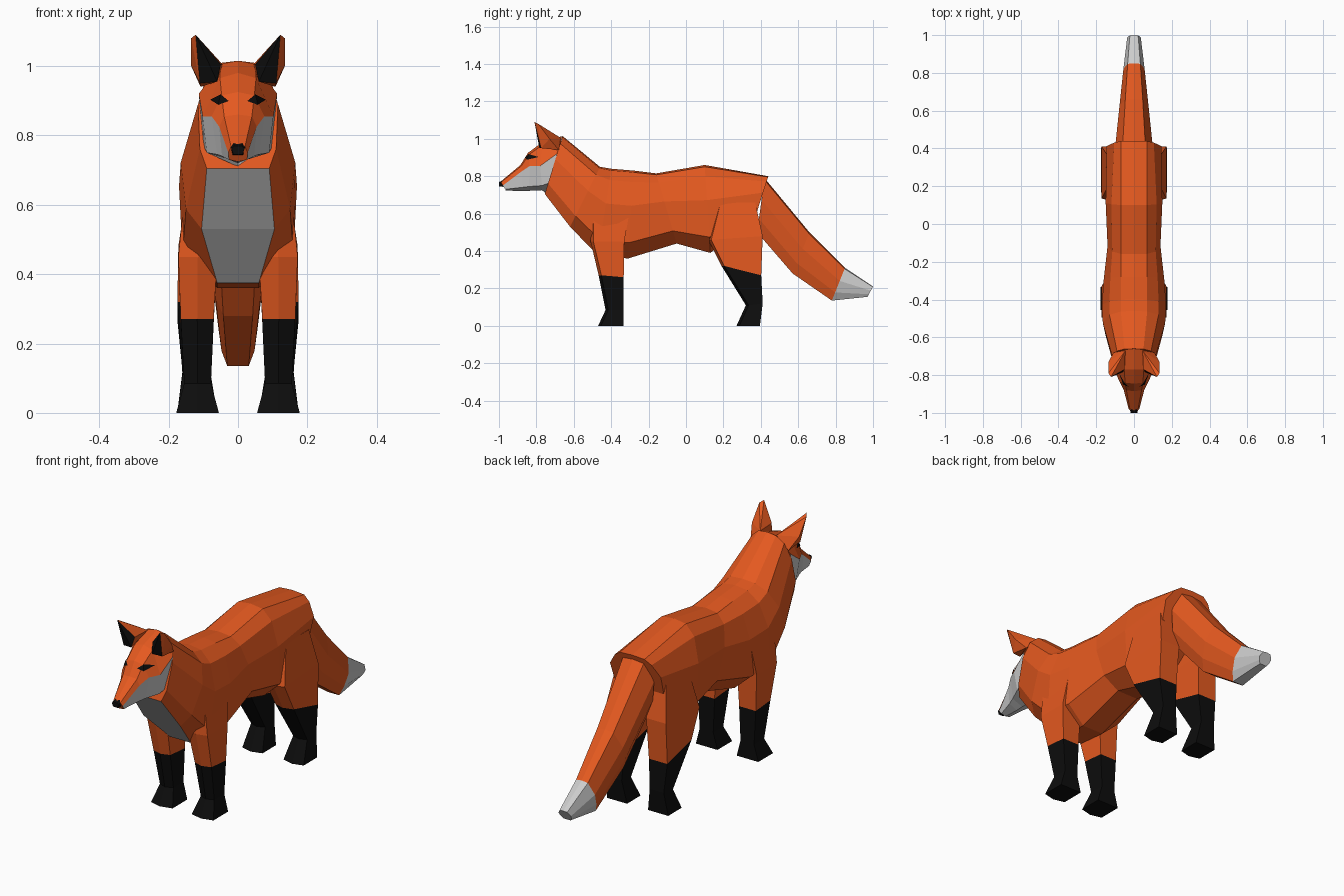
import bpy, bmesh
from mathutils import Vector
from mathutils.bvhtree import BVHTree

if "Cube" in bpy.data.objects:
    bpy.data.objects.remove(bpy.data.objects["Cube"])


def material(name, rgb):
    m = bpy.data.materials.new(name)
    m.diffuse_color = (*rgb, 1)
    m.use_nodes = True
    m.node_tree.nodes["Principled BSDF"].inputs["Base Color"].default_value = m.diffuse_color
    return m


ORANGE, GREY, BLACK = 0, 1, 2
MATS = [material("orange_fur", (0.78, 0.10, 0.014)),
        material("pale_fur", (0.56, 0.56, 0.56)),
        material("black_fur", (0.004, 0.004, 0.004))]


def finish(name, bm, mirror=False):
    bmesh.ops.recalc_face_normals(bm, faces=bm.faces[:])
    me = bpy.data.meshes.new(name)
    for m in MATS:
        me.materials.append(m)
    bm.to_mesh(me)
    ob = bpy.data.objects.new(name, me)
    bpy.context.collection.objects.link(ob)
    if mirror:
        ob.modifiers.new("mirror", 'MIRROR').use_mirror_merge = False
    return bm


def loft(name, rings, colour, mirror=False):
    """Skin closed rings; colour(i, k) picks the material of each face."""
    bm = bmesh.new()
    loops = [[bm.verts.new(p) for p in r] for r in rings]
    n = len(loops[0])
    for i in range(len(loops) - 1):
        for k in range(n):
            j = (k + 1) % n
            f = bm.faces.new((loops[i][k], loops[i][j], loops[i + 1][j], loops[i + 1][k]))
            f.material_index = colour(i, k)
    bm.faces.new(loops[0]).material_index = colour(0, 0)
    bm.faces.new(loops[-1]).material_index = colour(len(loops) - 2, 0)
    return finish(name, bm, mirror)


def whole(half):
    """Complete a half section (top centre to bottom centre) across x = 0."""
    return half + [(-x, y, z) for x, y, z in half[-2:0:-1]]


def fold(k, m):
    """Segment number on the half section."""
    return k if k < m - 1 else 2 * (m - 1) - 1 - k


def section(top, bottom, profile):
    """Half section between a top and bottom (y, z), from (x, t) pairs."""
    return whole([(x, top[0] + (bottom[0] - top[0]) * t, top[1] + (bottom[1] - top[1]) * t)
                  for x, t in profile])


# Body and neck: top point, bottom point, widths (back, shoulder, side, low side, belly)
body = [((-.66, 1.015), (-.755, .705), (.05, .09, .115, .11, .09)),
        ((-.46, .85), (-.62, .53), (.07, .13, .165, .15, .105)),
        ((-.40, .84), (-.47, .375), (.07, .13, .17, .16, .06)),
        ((-.28, .83), (-.31, .36), (.07, .125, .16, .155, .06)),
        ((-.16, .815), (-.05, .44), (.07, .115, .14, .13, .06)),
        ((.10, .86), (.13, .39), (.07, .12, .15, .15, .06)),
        ((.44, .80), (.37, .58), (.07, .105, .145, .14, .06))]
loft("body",
     [section(a, b, [(0, 0), (w[0], .02), (w[1], .13), (w[2], .4), (w[3], .82), (w[4], 1), (0, 1)])
      for a, b, w in body],
     lambda i, k: GREY if i < 2 and fold(k, 7) == 5 else ORANGE)

# Head: half sections from the back of the skull to the nose
head = [[(0, -.66, 1.015), (.05, -.665, 1.005), (.113, -.69, .92), (.10, -.715, .77), (0, -.75, .71)],
        [(0, -.77, .98), (.052, -.77, .965), (.102, -.78, .855), (.09, -.77, .75), (0, -.77, .725)],
        [(0, -.845, .925), (.047, -.84, .915), (.076, -.835, .855), (.06, -.84, .745), (0, -.84, .722)],
        [(0, -.885, .86), (.04, -.88, .855), (.054, -.88, .825), (.046, -.88, .74), (0, -.88, .72)],
        [(0, -.99, .772), (.02, -.988, .768), (.028, -.98, .75), (.026, -.965, .73), (0, -.965, .724)]]
head_bm = loft("head", [whole(h) for h in head],
               lambda i, k: GREY if fold(k, 5) >= 2 else ORANGE)

# Nose
loft("nose", [[(s * x, y, z) for s, z in ((-1, zt - .007), (-.6, zt), (.6, zt), (1, zt - .007), (.7, zb), (-.7, zb))]
              for x, y, zt, zb in ((.023, -.955, .788, .742), (.019, -1.0, .769, .745))],
     lambda i, k: BLACK)

# Eyes: diamonds laid on the face
tree = BVHTree.FromBMesh(head_bm)
bm = bmesh.new()
pts = []
for x, z in ((.052, .90), (.025, .897), (.048, .916), (.078, .901), (.055, .886)):
    hit = tree.ray_cast(Vector((x, -2, z)), Vector((0, 1, 0)))[0]
    pts.append(bm.verts.new(hit + Vector((.002, -.005, .002))))
for k in range(4):
    bm.faces.new((pts[0], pts[1 + k], pts[1 + (k + 1) % 4])).material_index = BLACK
finish("eyes", bm, True)

# Ears: pointed hulls with a black front
bm = bmesh.new()
for p in ((.122, -.81, 1.09), (.05, -.77, 1.005), (.06, -.785, .955), (.11, -.775, .95),
          (.135, -.79, 1.08), (.135, -.73, 1.0), (.108, -.68, .94), (.045, -.67, 1.005)):
    bm.verts.new(p)
bmesh.ops.convex_hull(bm, input=bm.verts[:])
bm.normal_update()
for f in bm.faces:
    f.material_index = BLACK if f.normal.y < -.65 else ORANGE
finish("ears", bm, True)

# Tail with pale tip
tail = [((.42, .79), (.38, .50), .10), ((.66, .50), (.57, .28), .077),
        ((.85, .31), (.78, .135), .056), ((1.0, .21), (.97, .155), .036)]
loft("tail",
     [section(a, b, [(0, 0), (w * .6, .03), (w, .4), (w * .85, .75), (w * .55, 1), (0, 1)]) for a, b, w in tail],
     lambda i, k: GREY if i == 2 else ORANGE)


def legs(name, rings, black_from):
    """Rings: height at front, height at back, front y, back y, inner x, outer x."""
    loft(name,
         [[(xi, yf + .015, zf), ((xi + xo) / 2, yf, zf), (xo, yf + .015, zf), (xo, yb, zb), (xi, yb, zb)]
          for zf, zb, yf, yb, xi, xo in rings],
         lambda i, k: BLACK if i >= black_from else ORANGE, True)


legs("front_legs", [(.62, .62, -.51, -.30, .07, .155), (.45, .45, -.51, -.33, .06, .172),
                    (.27, .26, -.467, -.333, .07, .165), (.085, .085, -.43, -.333, .078, .155),
                    (0, 0, -.47, -.335, .055, .178)], 2)
legs("hind_legs", [(.66, .66, .17, .37, .06, .145), (.46, .48, .12, .41, .06, .172),
                   (.32, .27, .19, .402, .07, .175), (.11, .12, .32, .41, .08, .16),
                   (0, 0, .27, .395, .06, .175)], 2)
